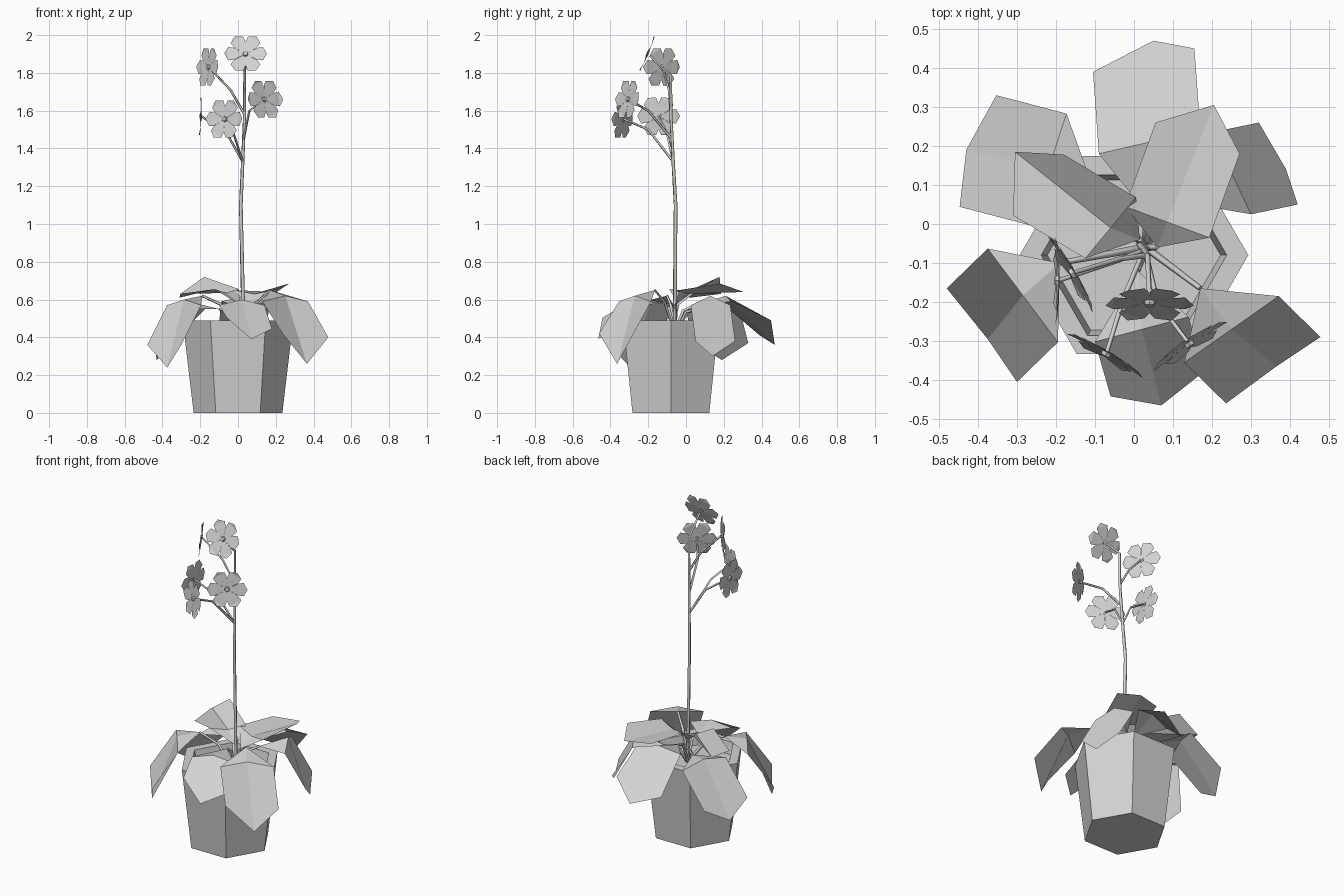
import bpy
import bmesh
from math import sin, cos, tau
from mathutils import Vector, Matrix

if "Cube" in bpy.data.objects:
    bpy.data.objects.remove(bpy.data.objects["Cube"], do_unlink=True)

GREY = 0.65
clay = bpy.data.materials.new("light grey")
clay.use_nodes = True
clay.diffuse_color = (GREY, GREY, GREY, 1)
clay.node_tree.nodes["Principled BSDF"].inputs["Base Color"].default_value = clay.diffuse_color


def add_object(name, data):
    data.materials.append(clay)
    obj = bpy.data.objects.new(name, data)
    bpy.context.collection.objects.link(obj)
    return obj


def finish(name, bm):
    mesh = bpy.data.meshes.new(name)
    bm.to_mesh(mesh)
    bm.free()
    return add_object(name, mesh)


def sheet(bm, points, faces):
    verts = [bm.verts.new(p) for p in points]
    for face in faces:
        bm.faces.new([verts[i] for i in face])


def tube(name, points, radius, tip_scale=1.0):
    curve = bpy.data.curves.new(name, "CURVE")
    curve.dimensions = "3D"
    curve.bevel_depth = radius
    curve.bevel_resolution = 0
    curve.use_fill_caps = True
    spline = curve.splines.new("POLY")
    spline.points.add(len(points) - 1)
    for i, (slot, p) in enumerate(zip(spline.points, points)):
        slot.co = (*p, 1)
        slot.radius = 1 + (tip_scale - 1) * i / (len(points) - 1)
    return add_object(name, curve)


# Hexagonal pot: outer wall, rim, inner wall and soil in one skin
def build_pot():
    bm = bmesh.new()
    sides = 6
    rings = []
    for radius, z in [(0.235, 0), (0.293, 0.49), (0.238, 0.49), (0.222, 0.42)]:
        rings.append([bm.verts.new((radius * cos(tau * i / sides),
                                    radius * sin(tau * i / sides) - 0.08, z))
                      for i in range(sides)])
    for low, high in zip(rings, rings[1:]):
        for i in range(sides):
            j = (i + 1) % sides
            bm.faces.new((low[i], low[j], high[j], high[i]))
    bm.faces.new(rings[0][::-1])
    bm.faces.new(rings[-1])
    finish("pot", bm)


# Folded leaf: pointed base, crease row, then an end row of two shoulders and a tip.
# "side" runs from the midline to the leaf's left edge; its z tilts the end row.
def build_leaf(name, base, crease, shoulder, tip, side, fold=-0.03):
    base, crease, shoulder, tip, side = map(Vector, (base, crease, shoulder, tip, side))
    flat = Vector((side.x, side.y, 0))
    edge = crease + Vector((0, 0, fold))
    bm = bmesh.new()
    sheet(bm,
          [base, edge + flat, crease, edge - flat, shoulder + side, tip, shoulder - side],
          [(0, 2, 1), (0, 3, 2), (1, 2, 5, 4), (2, 3, 6, 5)])
    finish(name, bm)
    root = Vector((0.03, -0.06, 0.42))
    bend = root.lerp(base, 0.5) + Vector((0, 0, 0.05))
    tube(name + "_stalk", [root, bend, base], 0.01, 0.7)


# Flower: six angular petals, lightly cupped, around a small raised centre
def build_flower(name, centre, normal):
    bm = bmesh.new()
    outline = [(0.014, 0.008, 0), (0.06, 0.034, 0.003), (0.092, 0.038, 0.004), (0.113, 0, 0.01)]
    mirrored = [(x, -y, z) for x, y, z in reversed(outline[:-1])]
    for i in range(6):
        turn = Matrix.Rotation(tau * i / 6, 3, "Z")
        petal = [turn @ Vector(p) for p in outline + mirrored]
        sheet(bm, petal, [(0, 6, 5, 1), (1, 5, 4, 2), (2, 4, 3)])
    bmesh.ops.create_cone(bm, cap_ends=True, segments=6, radius1=0.016, radius2=0.012,
                          depth=0.012, matrix=Matrix.Translation((0, 0, 0.004)))
    obj = finish(name, bm)
    obj.location = centre
    obj.rotation_mode = "QUATERNION"
    obj.rotation_quaternion = Vector(normal).to_track_quat("Z", "Y")


build_pot()

# Leaves
build_leaf("leaf_back", (0.03, 0.03, 0.56), (0.04, 0.21, 0.62),
           (0.025, 0.42, 0.45), (0.05, 0.47, 0.36), (-0.13, -0.03, -0.04))
build_leaf("leaf_right_back", (-0.1, 0.08, 0.55), (-0.22, 0.14, 0.58),
           (-0.4, 0.187, 0.37), (-0.43, 0.19, 0.28), (-0.047, -0.143, 0))
build_leaf("leaf_upper_right", (0.015, -0.04, 0.57), (-0.06, -0.01, 0.635),
           (-0.245, 0.1, 0.665), (-0.305, 0.185, 0.63), (-0.065, -0.078, -0.055), fold=0.02)
build_leaf("leaf_upper_left", (0.06, -0.06, 0.57), (0.085, 0.005, 0.63),
           (0.163, 0.22, 0.665), (0.205, 0.305, 0.64), (-0.108, 0.04, -0.02), fold=0.02)
build_leaf("leaf_front", (0.01, -0.12, 0.58), (0.02, -0.27, 0.6),
           (0.06, -0.41, 0.475), (0.07, -0.465, 0.39), (0.12, 0.032, -0.03))
build_leaf("leaf_right_front", (-0.19, -0.1, 0.62), (-0.285, -0.183, 0.6),
           (-0.39, -0.285, 0.36), (-0.375, -0.295, 0.24), (0.09, -0.12, 0))
build_leaf("leaf_left_front", (0.17, -0.165, 0.65), (0.25, -0.27, 0.62),
           (0.357, -0.375, 0.41), (0.365, -0.365, 0.26), (0.121, 0.085, -0.01))
build_leaf("leaf_left_back", (0.1, 0.06, 0.55), (0.25, 0.13, 0.62),
           (0.37, 0.155, 0.38), (0.39, 0.14, 0.3), (-0.05, 0.105, 0), fold=-0.05)

# Main stem
fork_low = (0.025, -0.068, 1.33)
fork_mid = (0.03, -0.075, 1.45)
fork_high = (0.035, -0.08, 1.58)
tube("main_stem", [(0.03, -0.06, 0.42), (0.015, -0.055, 1.1), fork_low, fork_high,
                   (0.035, -0.08, 1.78), (0.04, -0.19, 1.89)], 0.011, 0.6)

# Each flower with its facing, the fork it grows from and the bend of its branch
blooms = [
    ("top", (0.04, -0.2, 1.9), (0, -0.92, 0.39), None, None),
    ("upper_right", (-0.155, -0.125, 1.83), (-0.85, -0.5, 0.1), fork_high, (-0.04, -0.09, 1.71)),
    ("left", (0.14, -0.305, 1.66), (0.55, -0.83, 0.15), fork_mid, (0.06, -0.2, 1.6)),
    ("lower", (-0.07, -0.33, 1.555), (-0.5, -0.86, 0.1), fork_low, (-0.03, -0.2, 1.5)),
    ("lower_right", (-0.193, -0.145, 1.57), (-1, 0, 0.04), fork_low, (-0.06, -0.1, 1.48)),
]
for label, centre, normal, fork, bend in blooms:
    build_flower("flower_" + label, centre, normal)
    if fork:
        tube("branch_" + label, [fork, bend, centre], 0.007, 0.8)
